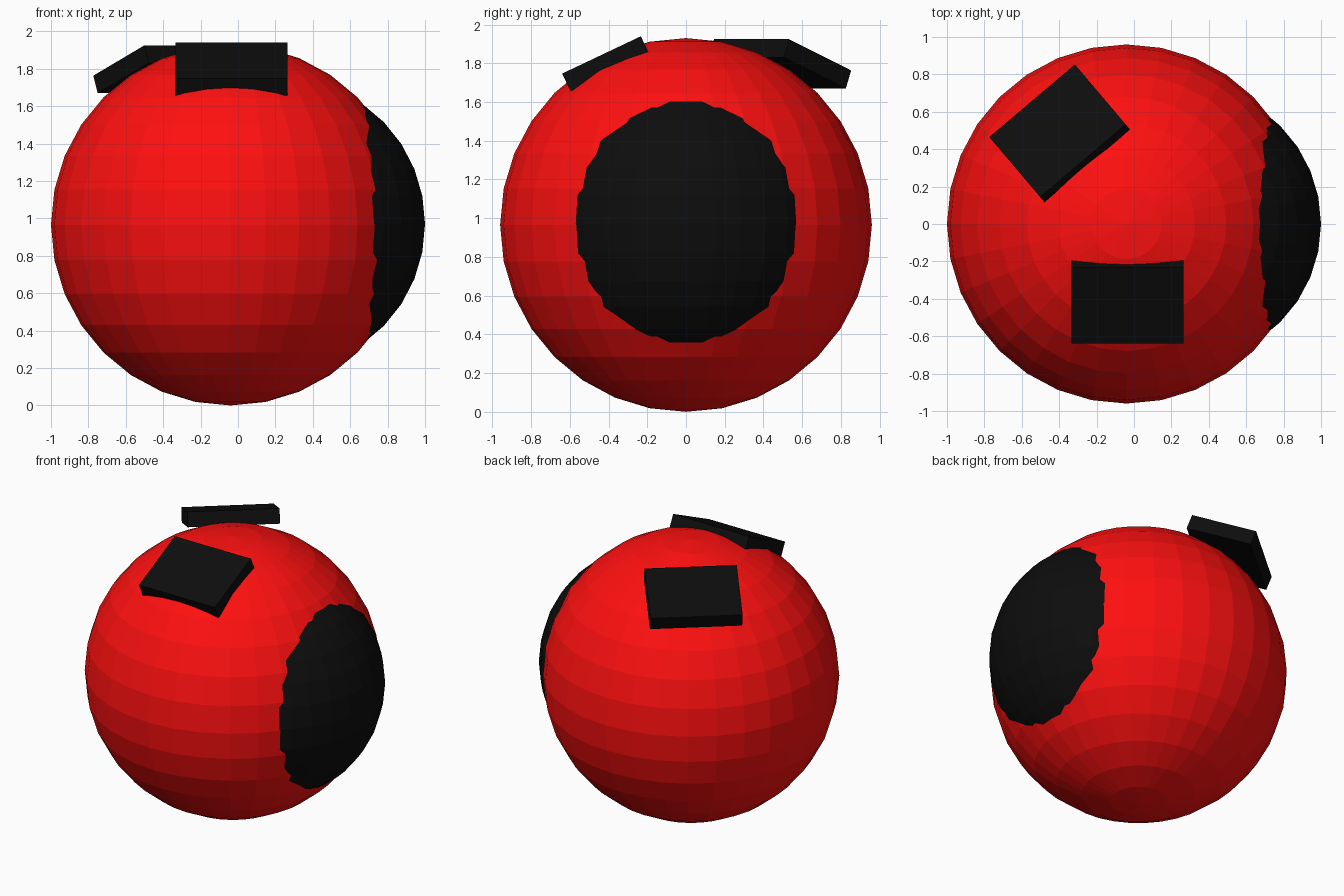
import bpy
from math import radians

if "Cube" in bpy.data.objects:
    bpy.data.objects.remove(bpy.data.objects["Cube"])


def material(name, color):
    m = bpy.data.materials.new(name)
    m.diffuse_color = (*color, 1)
    m.use_nodes = True
    m.node_tree.nodes["Principled BSDF"].inputs["Base Color"].default_value = m.diffuse_color
    return m


red = material("red", (1.0, 0.005, 0.005))
black = material("black", (0.004, 0.004, 0.004))


def ball(name, center, radii, mat):
    bpy.ops.mesh.primitive_uv_sphere_add(segments=32, ring_count=16, radius=1, location=center)
    ob = bpy.context.object
    ob.name = name
    ob.scale = radii
    ob.data.materials.append(mat)


def slab(name, center, tilt, turn):
    bpy.ops.mesh.primitive_cube_add(size=1, location=center,
                                    rotation=(radians(tilt), 0, radians(turn)))
    ob = bpy.context.object
    ob.name = name
    ob.scale = (0.6, 0.45, 0.1)
    ob.data.materials.append(black)


# Main body, with a smaller ball bulging out of its right side
ball("body", (-0.04, 0, 0.965), (0.96, 0.96, 0.965), red)
ball("side_patch", (0.25, 0, 0.97), (0.75, 0.745, 0.77), black)

# Two tilted slabs half sunk into the top
slab("front_slab", (-0.035, -0.415, 1.798), 25.4, 0)
slab("back_slab", (-0.3975, 0.485, 1.797), 21, 220.3)
